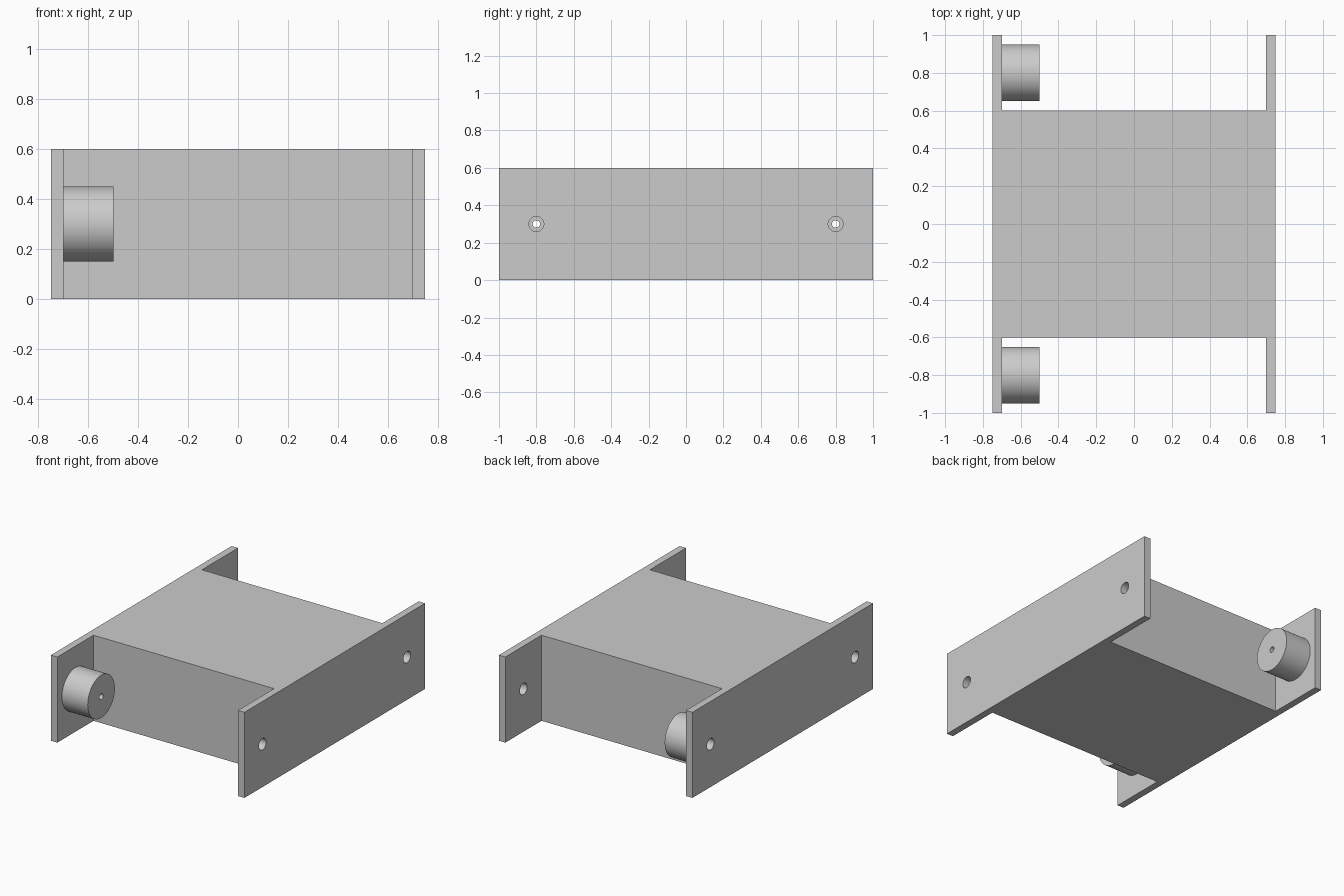
import bpy, bmesh
from math import pi, radians
from mathutils import Matrix

if "Cube" in bpy.data.objects:
    bpy.data.objects.remove(bpy.data.objects["Cube"])

HEIGHT = 0.6
AXLE_Y, AXLE_Z = 0.8, HEIGHT / 2

grey = bpy.data.materials.new("plain_grey")
grey.use_nodes = True
colour = (0.6, 0.6, 0.6, 1)
grey.diffuse_color = colour
grey.node_tree.nodes["Principled BSDF"].inputs["Base Color"].default_value = colour


def add_object(name, bm):
    bmesh.ops.recalc_face_normals(bm, faces=bm.faces)
    mesh = bpy.data.meshes.new(name)
    bm.to_mesh(mesh)
    bm.free()
    mesh.materials.append(grey)
    obj = bpy.data.objects.new(name, mesh)
    bpy.context.collection.objects.link(obj)
    return obj


def smooth(obj):
    bpy.ops.object.select_all(action="DESELECT")
    obj.select_set(True)
    bpy.context.view_layer.objects.active = obj
    bpy.ops.object.shade_smooth_by_angle(angle=radians(30))


# Frame: H-shaped outline (solid centre block, two side walls) extruded upward
quarter = [(0.7, 0.6), (0.7, 1), (0.75, 1)]
half = quarter + [(x, -y) for x, y in reversed(quarter)]
outline = half + [(-x, -y) for x, y in half]
bm = bmesh.new()
base = bm.faces.new([bm.verts.new((x, y, 0)) for x, y in outline])
top = bmesh.ops.extrude_face_region(bm, geom=[base])["geom"]
bmesh.ops.translate(bm, vec=(0, 0, HEIGHT),
                    verts=[v for v in top if isinstance(v, bmesh.types.BMVert)])
frame = add_object("frame", bm)


# Axle holes through both side walls
def hole_cutter(name, y):
    bm = bmesh.new()
    place = Matrix.Translation((0, y, AXLE_Z)) @ Matrix.Rotation(pi / 2, 4, "Y")
    bmesh.ops.create_cone(bm, cap_ends=True, segments=48, radius1=0.04,
                          radius2=0.04, depth=2, matrix=place)
    cutter = add_object(name, bm)
    cutter.hide_render = True
    cutter.hide_set(True)
    cut = frame.modifiers.new(name, "BOOLEAN")
    cut.operation = "DIFFERENCE"
    cut.solver = "EXACT"
    cut.object = cutter
    return cutter


# Drum: rectangular section revolved about the axle, leaving a narrow bore
def drum(name, y):
    section = [(-0.7, 0.02), (-0.5, 0.02), (-0.5, 0.15), (-0.7, 0.15)]
    bm = bmesh.new()
    verts = [bm.verts.new((x, y, AXLE_Z + r)) for x, r in section]
    edges = [bm.edges.new((verts[i - 1], verts[i])) for i in range(len(verts))]
    bmesh.ops.spin(bm, geom=verts + edges, cent=(0, y, AXLE_Z), axis=(1, 0, 0),
                   angle=2 * pi, steps=64, use_merge=True)
    bmesh.ops.remove_doubles(bm, verts=bm.verts, dist=0.0001)
    smooth(add_object(name, bm))


cutters = []
for side, y in (("front", -AXLE_Y), ("back", AXLE_Y)):
    cutters.append(hole_cutter(side + "_hole_cutter", y))
    drum(side + "_drum", y)

# Bake the holes into the frame and discard the cutters
bpy.ops.object.select_all(action="DESELECT")
frame.select_set(True)
bpy.context.view_layer.objects.active = frame
for cut in list(frame.modifiers):
    bpy.ops.object.modifier_apply(modifier=cut.name)
for cutter in cutters:
    bpy.data.objects.remove(cutter)
smooth(frame)
